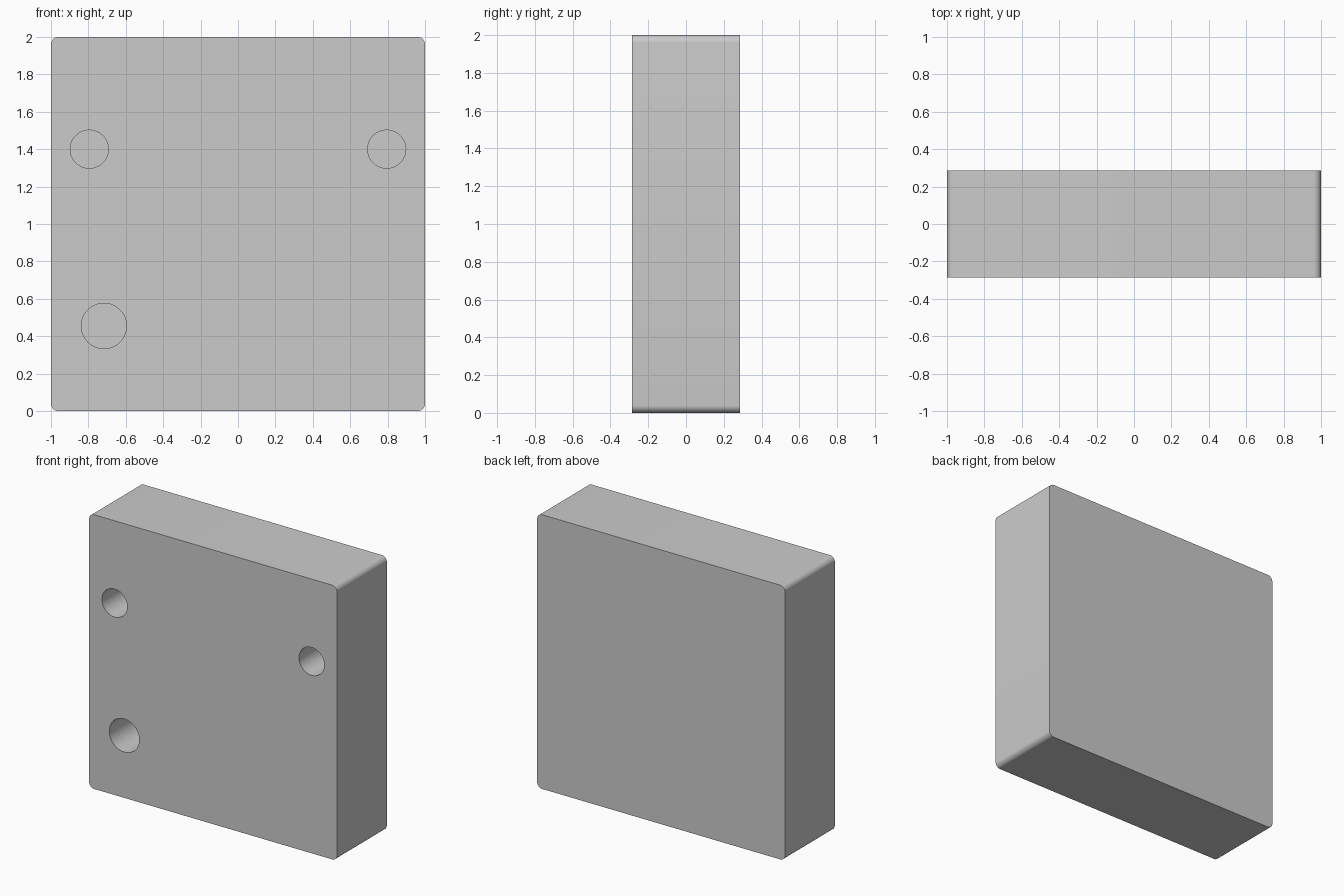
import bpy, bmesh, math
from mathutils import Matrix, Vector

if "Cube" in bpy.data.objects:
    bpy.data.objects.remove(bpy.data.objects["Cube"])

HALF_T = 0.287      # half thickness of the plate
RADIUS = 0.04       # corner rounding of the outline
HOLE_DEPTH = 0.42   # blind holes, open at the front
HOLES = [(-0.795, 1.4, 0.102), (0.795, 1.4, 0.102), (-0.717, 0.455, 0.121)]


def make_object(name, bm):
    mesh = bpy.data.meshes.new(name)
    bm.to_mesh(mesh)
    bm.free()
    obj = bpy.data.objects.new(name, mesh)
    bpy.context.collection.objects.link(obj)
    return obj


# Plate: block with the four edges along the depth rounded
bm = bmesh.new()
bmesh.ops.create_cube(bm, size=2)
bmesh.ops.scale(bm, verts=bm.verts, vec=(1, HALF_T, 1))
bmesh.ops.translate(bm, verts=bm.verts, vec=(0, 0, 1))
depth_edges = [e for e in bm.edges
               if abs(e.verts[0].co.y - e.verts[1].co.y) > 0.1]
bmesh.ops.bevel(bm, geom=depth_edges, offset=RADIUS, segments=8,
                profile=0.5, affect='EDGES')
plate = make_object("plate", bm)

# Cutters for the three round blind holes
bm = bmesh.new()
start = -HALF_T - 0.1
end = -HALF_T + HOLE_DEPTH
for x, z, r in HOLES:
    place = (Matrix.Translation(Vector((x, (start + end) / 2, z)))
             @ Matrix.Rotation(math.pi / 2, 4, 'X'))
    bmesh.ops.create_cone(bm, cap_ends=True, segments=64, radius1=r,
                          radius2=r, depth=end - start, matrix=place)
cutter = make_object("hole_cutter", bm)
cutter.hide_render = True

# Cut the holes, then remove the cutter
bpy.context.view_layer.objects.active = plate
plate.select_set(True)
cut = plate.modifiers.new("holes", 'BOOLEAN')
cut.operation = 'DIFFERENCE'
cut.solver = 'EXACT'
cut.object = cutter
bpy.ops.object.modifier_apply(modifier=cut.name)
bpy.data.objects.remove(cutter)

# Smooth rounded corners and hole walls, keep rims sharp
bpy.ops.object.shade_smooth_by_angle(angle=math.radians(30))
